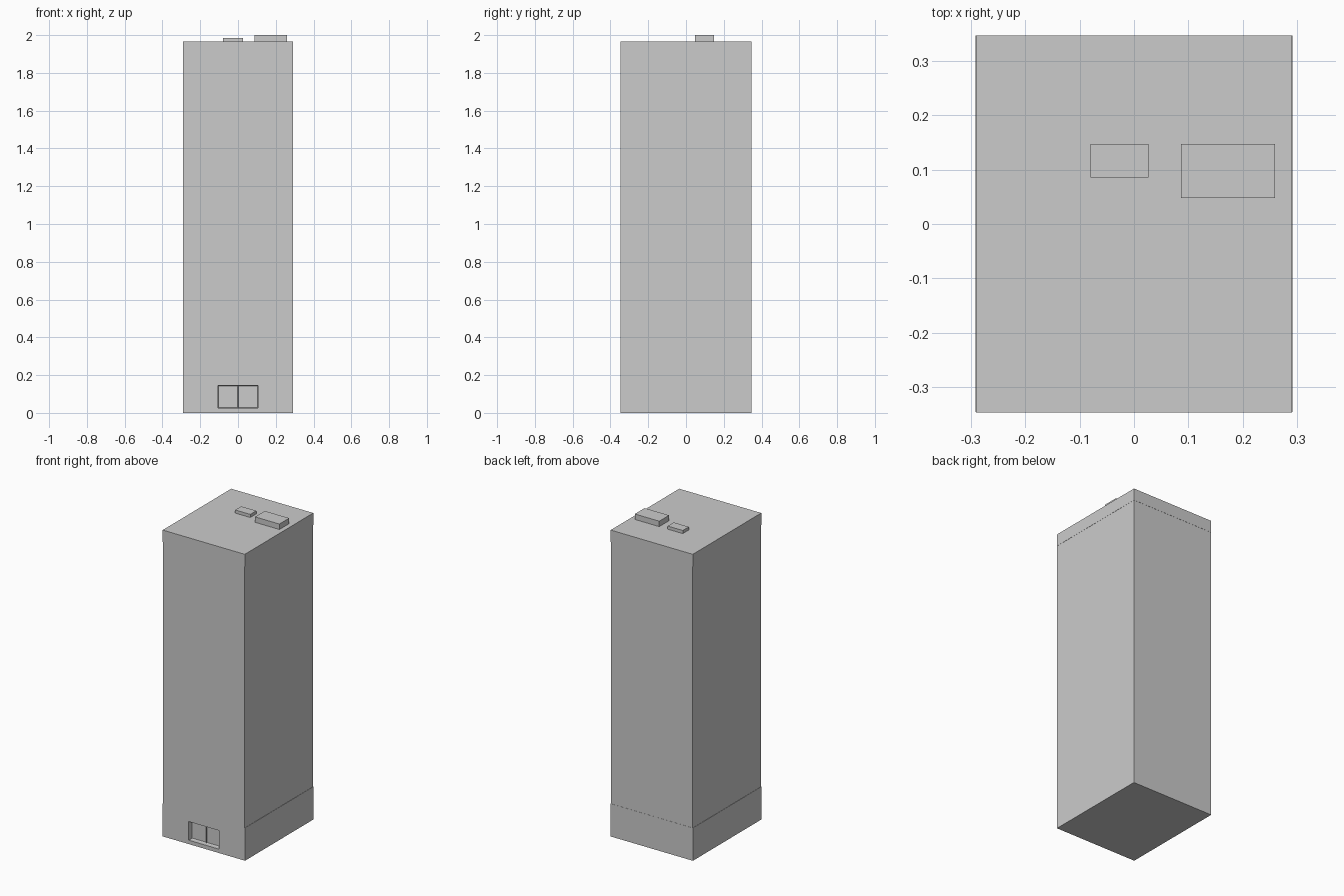
import bpy
import bmesh
from mathutils import Matrix, Vector

if "Cube" in bpy.data.objects:
    bpy.data.objects.remove(bpy.data.objects["Cube"])

glass = bpy.data.materials.new("window_glass")
glass.diffuse_color = (0.88, 0.88, 0.88, 1)
glass.use_nodes = True
glass.node_tree.nodes["Principled BSDF"].inputs["Base Color"].default_value = glass.diffuse_color
wall = bpy.data.materials.new("wall")
wall.diffuse_color = (0.8, 0.8, 0.8, 1)
wall.use_nodes = True
wall.node_tree.nodes["Principled BSDF"].inputs["Base Color"].default_value = wall.diffuse_color


def box_mesh(x0, x1, y0, y1, z0, z1):
    bm = bmesh.new()
    size = Matrix.Diagonal((x1 - x0, y1 - y0, z1 - z0, 1))
    mid = Matrix.Translation(((x0 + x1) / 2, (y0 + y1) / 2, (z0 + z1) / 2))
    bmesh.ops.create_cube(bm, size=1, matrix=mid @ size)
    bm.normal_update()
    return bm


def finish(name, bm):
    mesh = bpy.data.meshes.new(name)
    bm.to_mesh(mesh)
    bm.free()
    mesh.materials.append(wall)
    mesh.materials.append(glass)
    obj = bpy.data.objects.new(name, mesh)
    bpy.context.collection.objects.link(obj)


def front_faces(bm):
    bm.normal_update()
    return [f for f in bm.faces if f.normal.y < -0.9]


def cut_front(bm, axis, values):
    for v in values:
        faces = front_faces(bm)
        edges = {e for f in faces for e in f.edges}
        verts = {p for f in faces for p in f.verts}
        co, no = Vector(), Vector()
        co[axis], no[axis] = v, 1
        bmesh.ops.bisect_plane(bm, geom=faces + list(edges) + list(verts),
                               dist=1e-5, plane_co=co, plane_no=no)


# Tower shaft with a flush 5 x 15 window grid on the front
cols = [(i - 2) * 0.111 for i in range(5)]
rows = [0.263 + j * 0.112 for j in range(15)]
half = 0.036
shaft = box_mesh(-0.29, 0.29, -0.346, 0.346, 0.21, 1.888)
cut_front(shaft, 0, [c + s for c in cols for s in (-half, half)])
cut_front(shaft, 2, [r + s for r in rows for s in (-half, half)])
for f in front_faces(shaft):
    c = f.calc_center_median()
    if any(abs(c.x - x) < half for x in cols) and any(abs(c.z - z) < half for z in rows):
        f.material_index = 1
finish("tower_shaft", shaft)

# Base storey with a recessed double entrance
base = box_mesh(-0.292, 0.292, -0.346, 0.347, 0, 0.21)
cut_front(base, 0, [-0.11, 0.11])
cut_front(base, 2, [0.022, 0.147])


def in_opening(f):
    c = f.calc_center_median()
    return abs(c.x) < 0.11 and 0.022 < c.z < 0.147


opening = [f for f in front_faces(base) if in_opening(f)]
bmesh.ops.inset_individual(base, faces=opening, thickness=0.004, depth=0)
bmesh.ops.inset_individual(base, faces=opening, thickness=0, depth=-0.02)
bmesh.ops.subdivide_edges(
    base, edges=[e for e in opening[0].edges if abs(e.verts[0].co.z - e.verts[1].co.z) < 1e-4],
    cuts=1, use_grid_fill=False)
mids = [v for v in base.verts if abs(v.co.x) < 1e-4 and v.co.y < -0.3]
bmesh.ops.connect_verts(base, verts=mids)
panes = [f for f in front_faces(base) if in_opening(f) and f.calc_center_median().y > -0.335]
bmesh.ops.inset_individual(base, faces=panes, thickness=0.004, depth=-0.01)
for f in panes:
    f.material_index = 1
finish("base_storey", base)

# Roof band and rooftop plant boxes
finish("roof_band", box_mesh(-0.291, 0.291, -0.347, 0.347, 1.888, 1.965))
finish("large_roof_unit", box_mesh(0.087, 0.26, 0.048, 0.147, 1.96, 2.0))
finish("small_roof_unit", box_mesh(-0.08, 0.027, 0.086, 0.147, 1.96, 1.985))
